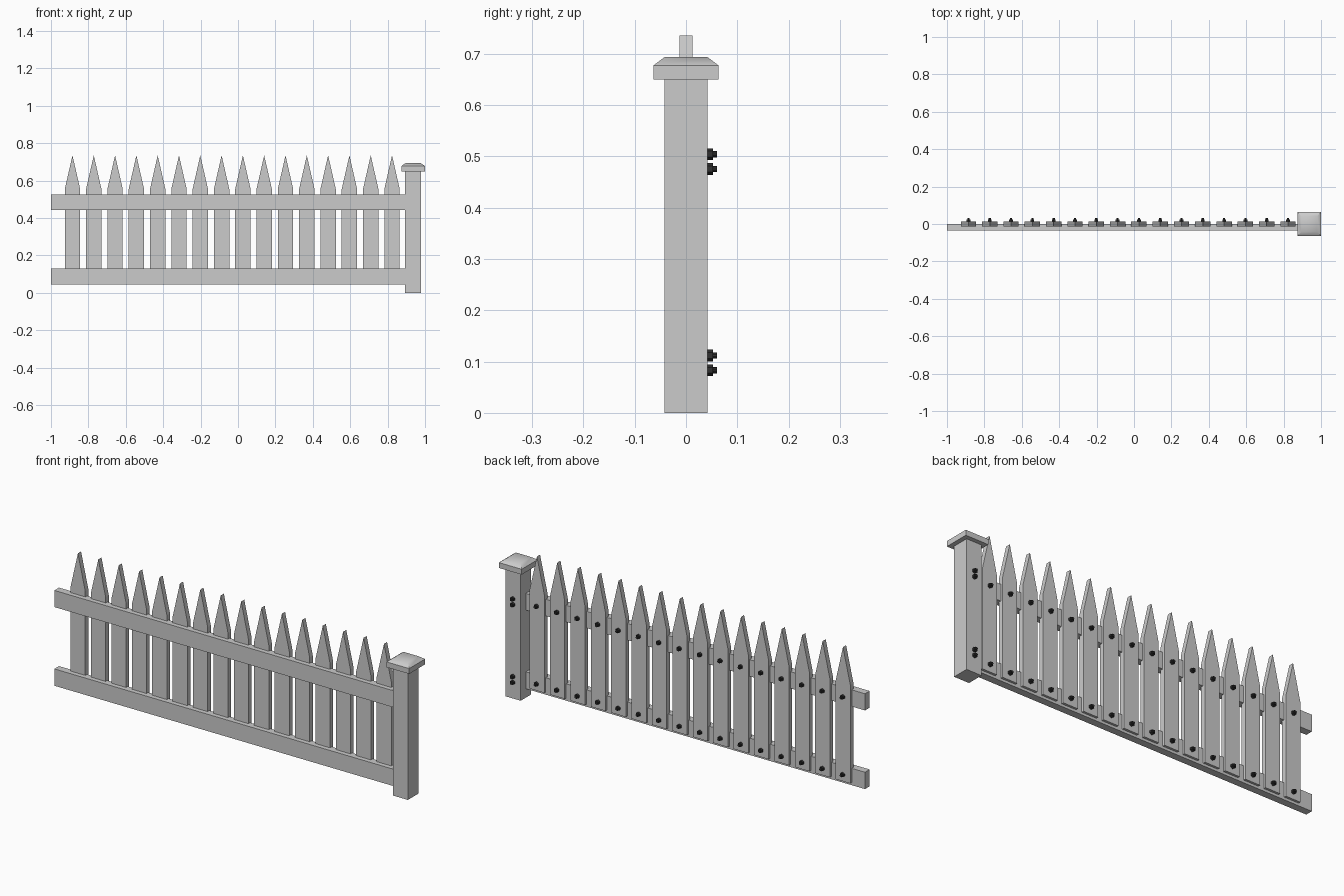
import bpy, bmesh, math
from mathutils import Matrix

if "Cube" in bpy.data.objects:
    bpy.data.objects.remove(bpy.data.objects["Cube"])

POST_X = 0.9355
dark = bpy.data.materials.new("dark_metal")
dark.diffuse_color = (0.03, 0.03, 0.03, 1)
dark.use_nodes = True
dark.node_tree.nodes["Principled BSDF"].inputs["Base Color"].default_value = dark.diffuse_color


def finish(name, bm, mat=None):
    bmesh.ops.recalc_face_normals(bm, faces=bm.faces)
    me = bpy.data.meshes.new(name)
    bm.to_mesh(me)
    bm.free()
    ob = bpy.data.objects.new(name, me)
    bpy.context.collection.objects.link(ob)
    if mat:
        me.materials.append(mat)
    return ob


def box(name, x0, x1, y0, y1, z0, z1):
    bm = bmesh.new()
    m = Matrix.Translation(((x0 + x1) / 2, (y0 + y1) / 2, (z0 + z1) / 2))
    bmesh.ops.create_cube(bm, size=1, matrix=m @ Matrix.Diagonal((x1 - x0, y1 - y0, z1 - z0, 1)))
    return finish(name, bm)


def picket(name, x):
    # pointed board outline, extruded through its thickness
    w, y0, y1 = 0.041, -0.0125, 0.0125
    outline = [(-w, 0.058), (w, 0.058), (w, 0.555), (0, 0.735), (-w, 0.555)]
    bm = bmesh.new()
    face = bm.faces.new([bm.verts.new((x + px, y0, pz)) for px, pz in outline])
    ext = bmesh.ops.extrude_face_region(bm, geom=[face])
    bmesh.ops.translate(bm, vec=(0, y1 - y0, 0),
                        verts=[v for v in ext["geom"] if isinstance(v, bmesh.types.BMVert)])
    return finish(name, bm)


def bolt(name, x, y, z):
    # hex nut with a round stub pointing to the back
    bm = bmesh.new()
    for sides, r, start, end in ((6, 0.0115, -0.002, 0.011), (10, 0.006, 0.009, 0.0185)):
        m = Matrix.Translation((x, y + (start + end) / 2, z)) @ Matrix.Rotation(math.pi / 2, 4, 'X')
        bmesh.ops.create_cone(bm, cap_ends=True, segments=sides, radius1=r, radius2=r,
                              depth=end - start, matrix=m)
    return finish(name, bm, dark)


# rails
box("lower_rail", -1, POST_X, -0.036, 0.001, 0.045, 0.13)
box("upper_rail", -1, POST_X, -0.036, 0.001, 0.442, 0.526)

# pickets with their bolts
for i in range(16):
    x = -0.885 + i * 0.1139
    picket(f"picket_{i + 1}", x)
    for z in (0.093, 0.485):
        bolt(f"picket_bolt_{i + 1}", x, 0.0125, z)

# post
box("post", POST_X - 0.042, POST_X + 0.042, -0.042, 0.042, 0, 0.652)

# post cap: square slab with a chamfered top
bm = bmesh.new()
rings = []
for h, z in ((0.0635, 0.65), (0.0635, 0.677), (0.042, 0.693)):
    rings.append([bm.verts.new((POST_X + sx * h + 0.001, sy * h, z))
                  for sx, sy in ((-1, -1), (1, -1), (1, 1), (-1, 1))])
for a, b in zip(rings, rings[1:]):
    for k in range(4):
        bm.faces.new((a[k], a[(k + 1) % 4], b[(k + 1) % 4], b[k]))
bm.faces.new(rings[0])
bm.faces.new(rings[-1])
cap = finish("post_cap", bm)
bpy.context.view_layer.objects.active = cap
cap.select_set(True)
bpy.ops.object.shade_smooth_by_angle(angle=math.radians(45))

# post bolts
for z in (0.083, 0.112, 0.475, 0.504):
    bolt("post_bolt", POST_X, 0.042, z)
